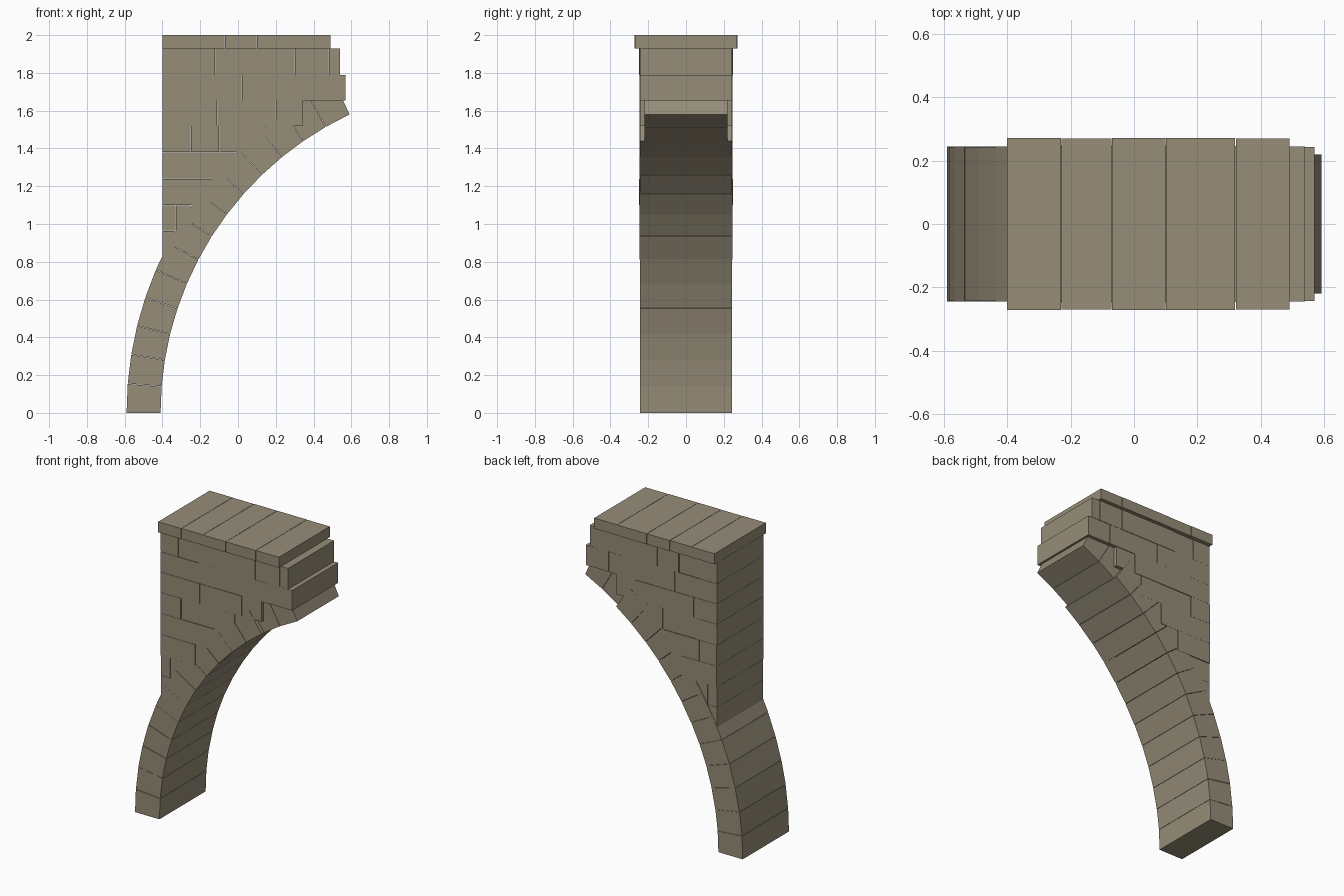
import bpy, bmesh, math, random

random.seed(4)
if "Cube" in bpy.data.objects:
    bpy.data.objects.remove(bpy.data.objects["Cube"])

stone = bpy.data.materials.new("warm grey stone")
stone.use_nodes = True
colour = (0.305, 0.266, 0.188, 1)
stone.diffuse_color = colour
stone.node_tree.nodes["Principled BSDF"].inputs["Base Color"].default_value = colour

# Arch circle in the xz plane, centred on the ground line
CX, R_IN, R_OUT = 1.338, 1.748, 1.928
STEPS, SWEEP = 14, math.radians(64.7)
WALL_X, HALF, GAP = -0.40, 0.245, 0.002


def prism(bm, outline, half):
    """Extrude an xz outline symmetrically along y."""
    front, back = ([bm.verts.new((x, y, z)) for x, z in outline] for y in (-half, half))
    bm.faces.new(front)
    bm.faces.new(back[::-1])
    for i in range(len(outline)):
        j = (i + 1) % len(outline)
        bm.faces.new((front[j], front[i], back[i], back[j]))


def finish(name, bm):
    bmesh.ops.recalc_face_normals(bm, faces=bm.faces)
    mesh = bpy.data.meshes.new(name)
    bm.to_mesh(mesh)
    bm.free()
    mesh.materials.append(stone)
    bpy.context.collection.objects.link(bpy.data.objects.new(name, mesh))


def on_arc(radius, angle):
    return CX - radius * math.cos(angle), radius * math.sin(angle)


def extrados(z):
    return CX - math.sqrt(R_OUT ** 2 - z ** 2)


def course(name, z0, z1, end, joints, half):
    """One row of blocks, split at the joints."""
    bm = bmesh.new()
    edges = [WALL_X] + joints + [end]
    for a, b in zip(edges, edges[1:]):
        a += GAP / 2 if a > WALL_X else 0
        b -= GAP / 2 if b < end else 0
        outline = [(a, z0), (b, z0), (b, z1 - GAP / 2), (a, z1 - GAP / 2)]
        prism(bm, outline, half + random.uniform(-0.003, 0.003))
    finish(name, bm)


# Arch ring of wedge stones; the last two are narrower
bm = bmesh.new()
for i in range(STEPS):
    a, b = SWEEP * i / STEPS, SWEEP * (i + 1) / STEPS
    b -= GAP / 2 if i < STEPS - 1 else 0
    half = HALF + random.uniform(-0.002, 0.002) if i < STEPS - 2 else 0.22
    prism(bm, [on_arc(R_IN, a), on_arc(R_IN, b), on_arc(R_OUT, b), on_arc(R_OUT, a)], half)
finish("arch_stones", bm)

# Spandrel courses stepping out along the back of the arch
rows = [
    (0.83, 0.965, []),
    (0.965, 1.10, [-0.33]),
    (1.10, 1.24, []),
    (1.24, 1.38, [-0.27]),
    (1.38, 1.52, [-0.25, -0.10, 0.0]),
    (1.52, 1.655, [-0.23, -0.11, 0.20]),
]
for n, (z0, z1, joints) in enumerate(rows, 1):
    course(f"spandrel_course_{n}", z0, z1, extrados(z1) - 0.005, joints, HALF)

# Overhanging upper courses and the wider coping
course("overhang_course", 1.655, 1.79, 0.57, [-0.09, 0.02, 0.40], HALF)
course("upper_course", 1.79, 1.93, 0.54, [-0.27, -0.12, 0.04, 0.30, 0.48], HALF)
course("coping_slabs", 1.93, 2.0 + GAP / 2, 0.49, [-0.23, -0.07, 0.10, 0.32], 0.269)
